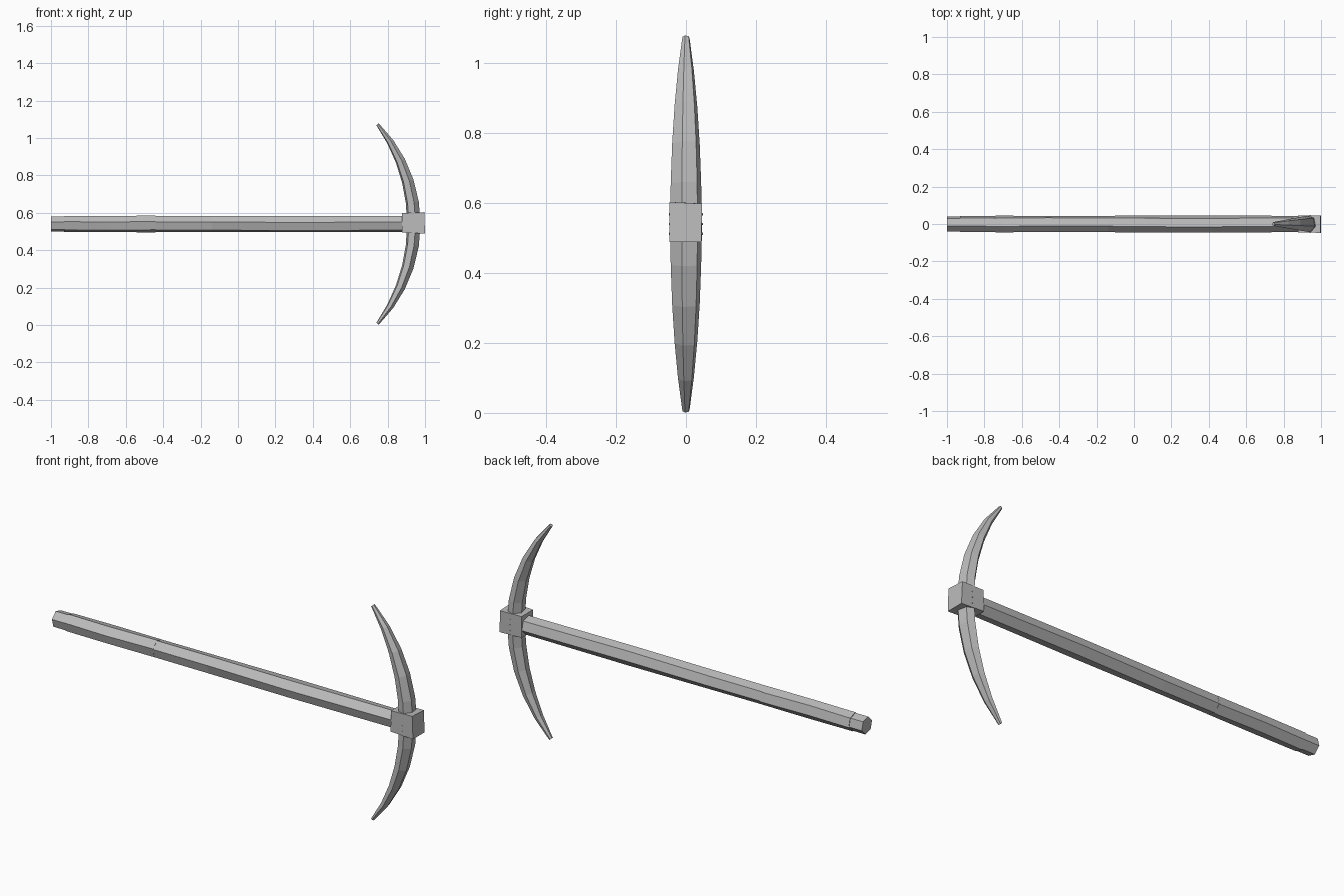
import bpy, bmesh, math
from mathutils import Vector

if "Cube" in bpy.data.objects:
    bpy.data.objects.remove(bpy.data.objects["Cube"])

grey = bpy.data.materials.new("plain grey")
grey.diffuse_color = (0.5, 0.5, 0.5, 1)
grey.use_nodes = True
grey.node_tree.nodes["Principled BSDF"].inputs["Base Color"].default_value = grey.diffuse_color

ZC = 0.54                                        # height of the handle axis
HEX = [math.radians(45 + 60 * k) for k in range(6)]


def finish(name, bm):
    bmesh.ops.recalc_face_normals(bm, faces=bm.faces)
    me = bpy.data.meshes.new(name)
    bm.to_mesh(me)
    bm.free()
    me.materials.append(grey)
    ob = bpy.data.objects.new(name, me)
    bpy.context.collection.objects.link(ob)
    return ob


def loft(name, rings):
    """Skin a list of point rings and cap both ends."""
    bm = bmesh.new()
    loops = [[bm.verts.new(p) for p in r] for r in rings]
    for a, b in zip(loops, loops[1:]):
        n = len(a)
        for i in range(n):
            bm.faces.new((a[i], a[(i + 1) % n], b[(i + 1) % n], b[i]))
    bm.faces.new(loops[0])
    bm.faces.new(loops[-1])
    return finish(name, bm)


def shaft(name, stations):
    """Hexagonal rod along x; each station is x, radius, twist in degrees."""
    loft(name, [[(x, r * math.cos(a + math.radians(t)),
                  ZC + r * math.sin(a + math.radians(t))) for a in HEX]
                for x, r, t in stations])


# handle: end knob, grip and long shaft with a slight hand-cut twist
shaft("handle_end", [(-1.0, 0.042, 0), (-0.925, 0.042, 0)])
shaft("handle_grip", [(-0.93, 0.045, -2), (-0.70, 0.0455, 2), (-0.44, 0.0455, -3)])
shaft("handle_shaft", [(-0.445, 0.0445, 0), (-0.14, 0.0455, 0),
                       (0.30, 0.0465, 5), (0.90, 0.045, 0)])

# curved pick blade: hexagonal section swept along an arc, thinning to both tips
R, XC, STEPS = 0.831, 0.109, 5
END = math.asin(0.5335 / R)
rings = []
for s in range(-STEPS, STEPS + 1):
    t = s / STEPS
    ang = END * t
    w = 0.0465 - 0.036 * t * t
    out = Vector((math.cos(ang), 0, math.sin(ang)))
    centre = Vector((XC, 0, ZC)) + out * R
    rings.append([centre + out * (0.8 * w * math.cos(a))
                  + Vector((0, w * math.sin(a), 0)) for a in HEX])
loft("pick_blade", rings)

# socket block holding the blade, a little out of square
loft("socket_block", [
    [(0.876, -0.046, 0.494), (0.876, 0.046, 0.494),
     (0.878, 0.045, 0.599), (0.878, -0.046, 0.599)],
    [(1.0, -0.047, 0.489), (1.0, 0.044, 0.489),
     (0.996, 0.046, 0.598), (0.996, -0.047, 0.603)]])

# small rivets on both cheeks of the block
bm = bmesh.new()
for side in (-1, 1):
    for z in (0.512, 0.540, 0.568):
        made = bmesh.ops.create_cone(bm, cap_ends=True, segments=6, radius1=0.003,
                                     radius2=0.003, depth=0.006)["verts"]
        for v in made:
            x, y, h = v.co
            v.co = (0.94 + x, side * 0.0455 + h, z + y)
finish("rivets", bm)
